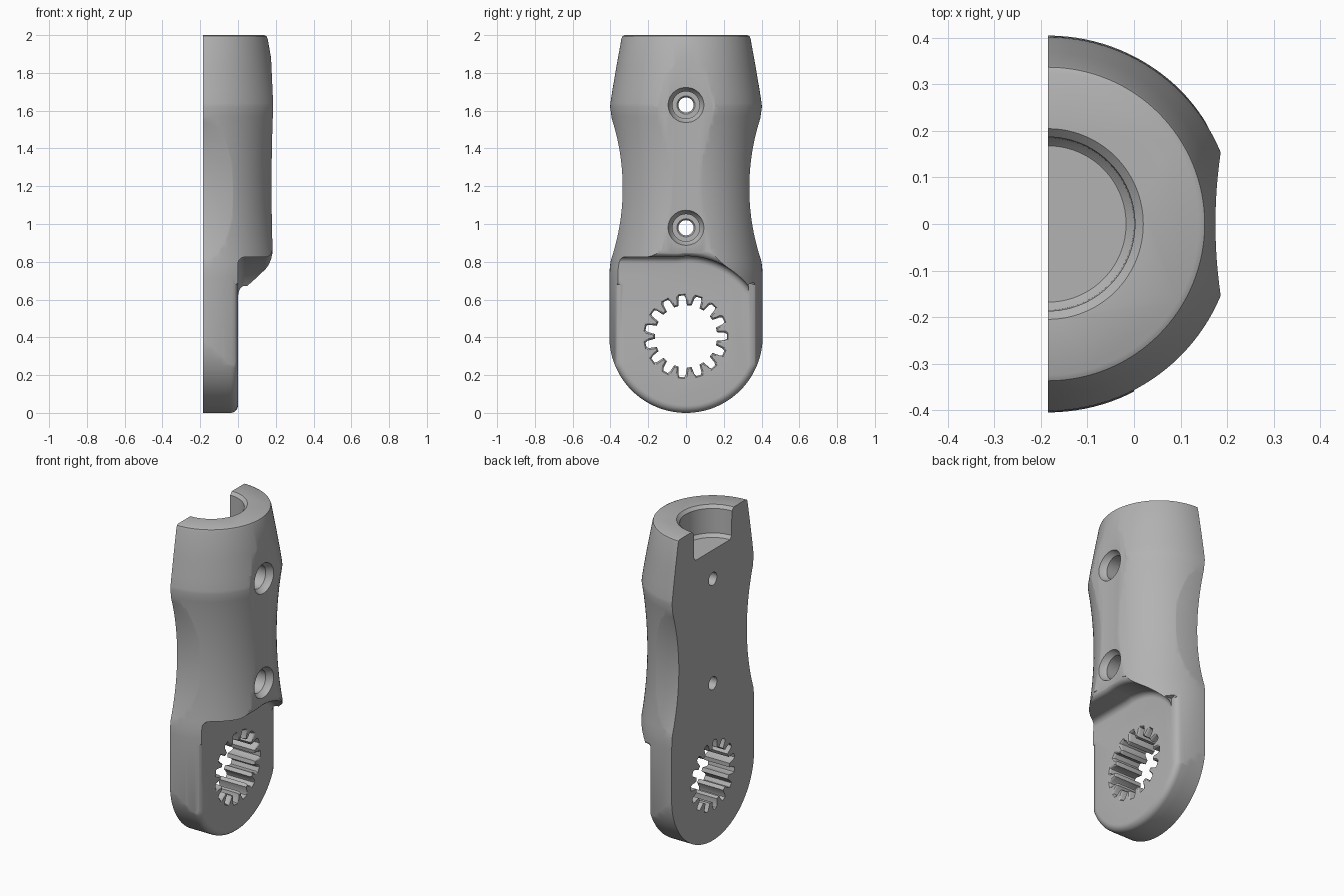
import bpy, bmesh, math
from mathutils import Matrix

BACK = -0.185      # flat rear plane, also the axis of the round body
HUB_Z = 0.405      # centre of the toothed hub

if "Cube" in bpy.data.objects:
    bpy.data.objects.remove(bpy.data.objects["Cube"], do_unlink=True)

grey = bpy.data.materials.new("plain_grey")
grey.use_nodes = True
colour = (0.45, 0.45, 0.45, 1)
grey.diffuse_color = colour
grey.node_tree.nodes["Principled BSDF"].inputs["Base Color"].default_value = colour


def stack(name, rings, matrix=Matrix()):
    """Closed solid skinned through rings that have equal point counts."""
    bm = bmesh.new()
    rows = [[bm.verts.new(p) for p in ring] for ring in rings]
    n = len(rows[0])
    for a, b in zip(rows, rows[1:]):
        for i in range(n):
            j = (i + 1) % n
            bm.faces.new((a[i], a[j], b[j], b[i]))
    bm.faces.new(rows[0][::-1])
    bm.faces.new(rows[-1])
    bm.transform(matrix)
    bmesh.ops.recalc_face_normals(bm, faces=bm.faces)
    mesh = bpy.data.meshes.new(name)
    bm.to_mesh(mesh)
    bm.free()
    mesh.materials.append(grey)
    obj = bpy.data.objects.new(name, mesh)
    bpy.context.collection.objects.link(obj)
    return obj


def lathe(name, profile, matrix, n=96):
    """Solid of revolution from (radius, height) pairs."""
    turn = [2 * math.pi * i / n for i in range(n)]
    return stack(name, [[(r * math.cos(t), r * math.sin(t), z) for t in turn]
                        for r, z in profile], matrix)


def combine(target, tool, operation="DIFFERENCE"):
    tool.hide_render = True
    bpy.context.view_layer.objects.active = target
    mod = target.modifiers.new(tool.name, "BOOLEAN")
    mod.operation, mod.object, mod.solver = operation, tool, "EXACT"
    bpy.ops.object.modifier_apply(modifier=mod.name)
    bpy.data.objects.remove(tool, do_unlink=True)


along_x = Matrix.Rotation(math.pi / 2, 4, "Y")
body_axis = Matrix.Translation((BACK, 0, 0))

# Round body with a gentle waist and tapered top
waist = [(min(0.405, 0.37 + 0.032 * ((z - 1.2) / 0.42) ** 2), z)
         for z in [0.72 + 0.05 * i for i in range(19)]]
body = lathe("half_handle", [(0.405, -0.05)] + waist +
             [(0.4, 1.64), (0.391, 1.7), (0.369, 1.83), (0.342, 1.98),
              (0.337, 1.994), (0.325, 2.0)], body_axis, 128)


# Outline: flat back, rounded foot and softened front edge
def outline_ring(x, inset):
    span = min(max(x, BACK), 0) - BACK
    width = math.sqrt(0.405 ** 2 - span ** 2) + 0.01 - inset
    ring = []
    for i in range(65):
        a = -math.pi * i / 64
        y = (0.406 - inset) * math.cos(a)
        z = HUB_Z + (0.405 - inset) * math.sin(a)
        ring.append((x, max(-width, min(width, y)), z))
    corners = [(-width, 0.68), (-0.6, 0.78), (-0.6, 2.2),
               (0.6, 2.2), (0.6, 0.78), (width, 0.68)]
    return ring + [(x, y, z) for y, z in corners]


ROUND = 0.04
outline = [outline_ring(x, 0) for x in (BACK, -0.14, -0.09)]
for i in range(7):
    a = math.pi / 2 * i / 6
    outline.append(outline_ring(-ROUND * (1 - math.sin(a)), ROUND * (1 - math.cos(a))))
outline.append(outline_ring(0.5, ROUND))
combine(body, stack("outline_tool", outline), "INTERSECT")

# Finger scallops on both sides
for side in (-1, 1):
    place = Matrix.Translation((0, side * 1.53, 1.19)) @ along_x
    combine(body, lathe("scallop_tool", [(1.195, -1), (1.195, 1)], place, 256))

# Shallow vertical hollow down the outer face
combine(body, lathe("hollow_tool", [(1.05, 0.3), (1.05, 2.3)],
                    Matrix.Translation((1.225, 0, 0)), 256))


# Step above the hub: straight on one half, curved around the hub on the other
def step_ring(x, grow):
    ring = [(x, -0.6, -0.3), (x, -0.6, 0.825 + grow), (x, -0.05, 0.825 + grow)]
    radius = 0.425 + grow
    for i in range(33):
        a = math.pi / 2 * (1 - i / 32)
        ring.append((x, radius * math.cos(a), HUB_Z + radius * math.sin(a)))
    return ring + [(x, 0.6, 0.3), (x, 0.6, -0.3)]


FILLET = 0.035
step = []
for i in range(6):
    a = math.pi / 2 * i / 5
    step.append(step_ring(FILLET * (1 - math.cos(a)), FILLET * (math.sin(a) - 1)))
for i in range(6):
    a = math.pi / 2 * i / 5
    step.append(step_ring(0.145 + FILLET * math.sin(a), FILLET * (1 - math.cos(a))))
step.append(step_ring(0.5, FILLET))
combine(body, stack("step_tool", step))


# Toothed hole through the hub, with eased front edge
def tooth_ring(x, grow):
    ring = []
    for k in range(15):
        mid = 2 * math.pi * k / 15
        for r, offset in ((0.165, -0.135), (0.205, -0.095), (0.217, -0.06),
                          (0.217, 0.06), (0.205, 0.095), (0.165, 0.135)):
            a = mid + offset + math.copysign(grow / 0.2, offset)
            ring.append((x, (r + grow) * math.cos(a), HUB_Z + (r + grow) * math.sin(a)))
    return ring


combine(body, stack("tooth_tool", [tooth_ring(-0.3, 0), tooth_ring(-0.012, 0),
                                   tooth_ring(-0.004, 0.003), tooth_ring(0.004, 0.012),
                                   tooth_ring(0.1, 0.012)]))

# Socket in the top end
combine(body, lathe("socket_tool", [(0.168, 1.81), (0.173, 1.815), (0.185, 1.83),
                                    (0.187, 1.982), (0.205, 2.0), (0.205, 2.1)], body_axis))

# Two counterbored screw holes
for z in (0.98, 1.63):
    place = Matrix.Translation((0, 0, z)) @ along_x
    combine(body, lathe("screw_tool", [(0.04, -0.4), (0.04, 0.05), (0.048, 0.06),
                                       (0.072, 0.06), (0.072, 0.14), (0.085, 0.155),
                                       (0.095, 0.18), (0.095, 0.4)], place, 48))

# Smooth shading with crisp edges
bpy.ops.object.select_all(action="DESELECT")
body.select_set(True)
bpy.context.view_layer.objects.active = body
bpy.ops.object.shade_smooth_by_angle(angle=math.radians(30))
